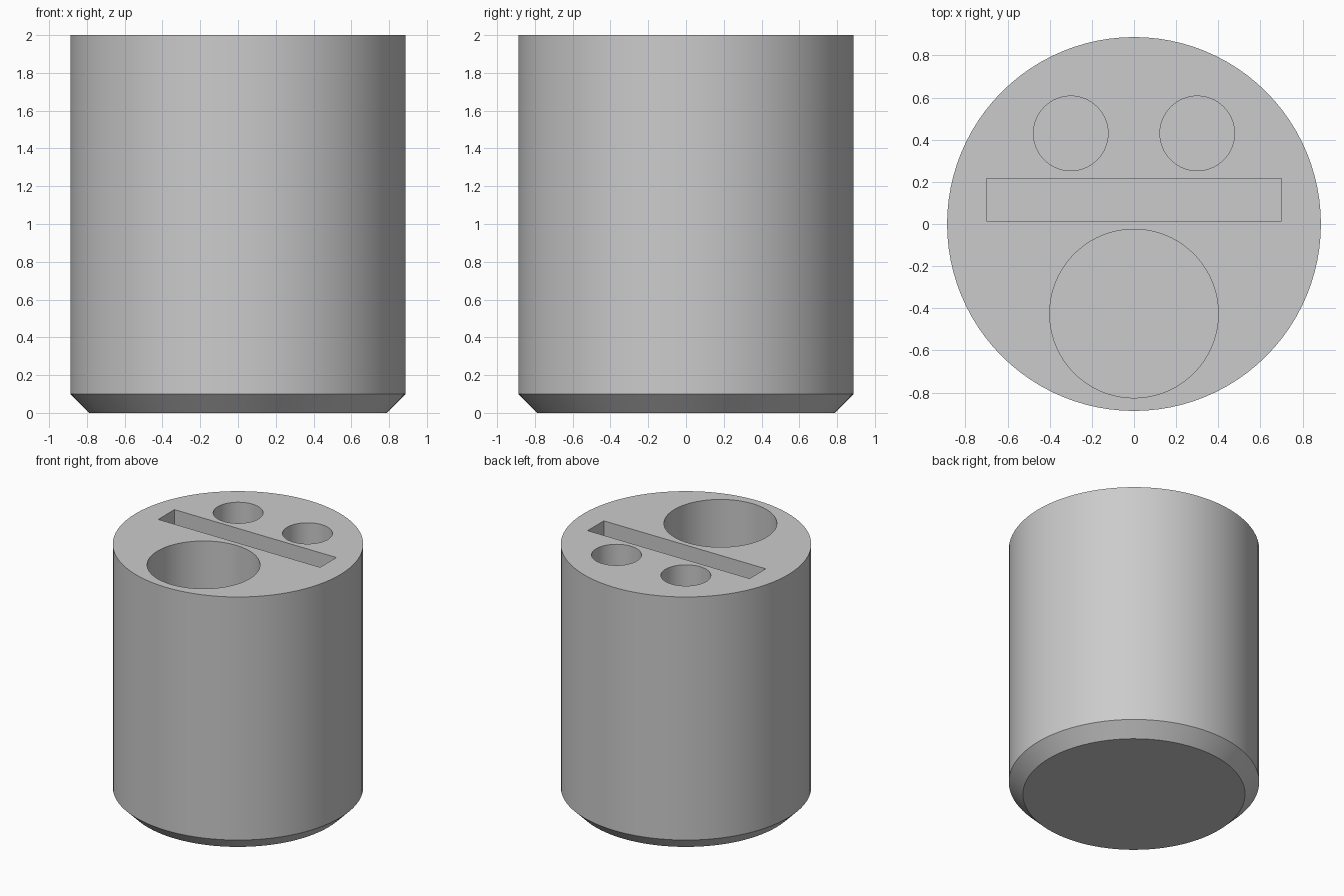
import bpy
import bmesh
from mathutils import Matrix

HEIGHT = 2.0
RADIUS = 0.887
CHAMFER = 0.1
FLOOR = 0.2      # height of the pocket floors
ABOVE = 0.1      # how far cutters rise past the rim
SIDES = 96

cube = bpy.data.objects.get("Cube")
if cube:
    bpy.data.objects.remove(cube, do_unlink=True)

grey = bpy.data.materials.new("plain grey")
grey.use_nodes = True
grey_rgba = (0.6, 0.6, 0.6, 1)
grey.diffuse_color = grey_rgba
grey.node_tree.nodes["Principled BSDF"].inputs["Base Color"].default_value = grey_rgba


def make_object(name, bm):
    mesh = bpy.data.meshes.new(name)
    bm.to_mesh(mesh)
    bm.free()
    mesh.materials.append(grey)
    obj = bpy.data.objects.new(name, mesh)
    bpy.context.collection.objects.link(obj)
    return obj


def cylinder(name, x, y, radius, bottom, top, sides=SIDES, chamfer=0):
    bm = bmesh.new()
    bmesh.ops.create_cone(bm, cap_ends=True, segments=sides, radius1=radius,
                          radius2=radius, depth=top - bottom,
                          matrix=Matrix.Translation((x, y, (top + bottom) / 2)))
    if chamfer:
        # Bevel the lower rim
        rim = [e for e in bm.edges if all(v.co.z < bottom + 0.01 for v in e.verts)]
        bmesh.ops.bevel(bm, geom=rim, offset=chamfer, offset_type='OFFSET',
                        segments=1, affect='EDGES')
    return make_object(name, bm)


def box(name, x, y, width, depth, bottom, top):
    bm = bmesh.new()
    place = Matrix.Translation((x, y, (top + bottom) / 2))
    size = Matrix.Diagonal((width, depth, top - bottom, 1))
    bmesh.ops.create_cube(bm, size=1, matrix=place @ size)
    return make_object(name, bm)


# Solid body with a chamfered foot
body = cylinder("holder_body", 0, 0, RADIUS, 0, HEIGHT, chamfer=CHAMFER)

# Pockets sunk from the top
top = HEIGHT + ABOVE
cutters = [
    cylinder("large_pocket_cutter", 0, -0.425, 0.4, FLOOR, top),
    box("slot_cutter", 0, 0.115, 1.4, 0.2, FLOOR, top),
]
for side, name in ((1, "left"), (-1, "right")):
    cutters.append(cylinder(name + "_small_pocket_cutter", side * 0.3, 0.43,
                            0.177, FLOOR, top, sides=64))

for cutter in cutters:
    cut = body.modifiers.new(cutter.name, 'BOOLEAN')
    cut.operation = 'DIFFERENCE'
    cut.solver = 'EXACT'
    cut.object = cutter

# Apply the cuts and drop the cutters
bpy.context.view_layer.update()
evaluated = body.evaluated_get(bpy.context.evaluated_depsgraph_get())
carved = bpy.data.meshes.new_from_object(evaluated)
body.modifiers.clear()
body.data = carved
for cutter in cutters:
    bpy.data.objects.remove(cutter, do_unlink=True)

# Round walls smooth, rims crisp
bpy.ops.object.select_all(action='DESELECT')
body.select_set(True)
bpy.context.view_layer.objects.active = body
bpy.ops.object.shade_smooth_by_angle(angle=0.5)
